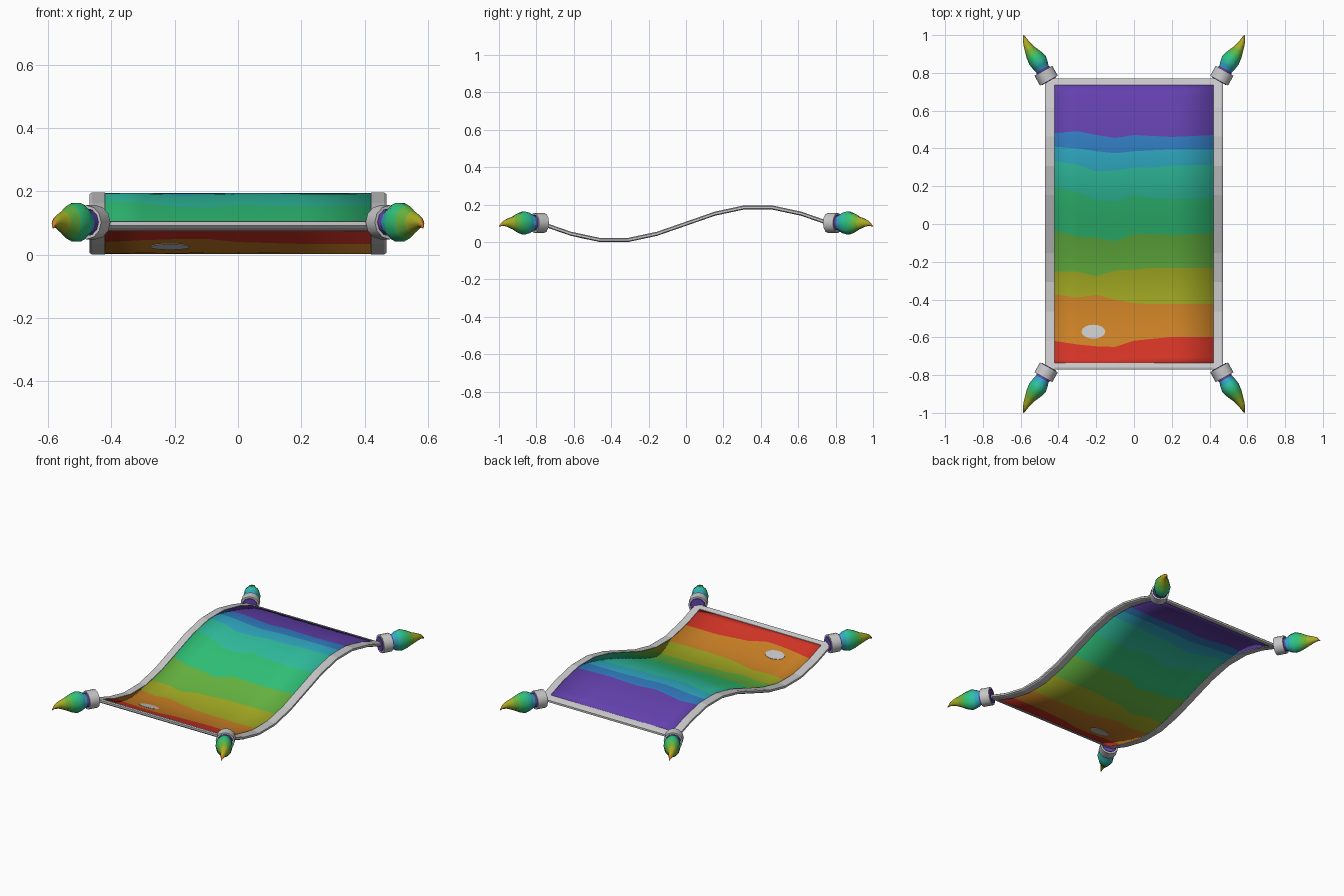
import bpy, math
from mathutils import Vector

if "Cube" in bpy.data.objects:
    bpy.data.objects.remove(bpy.data.objects["Cube"])

def lin(c):
    c /= 255
    return c / 12.92 if c <= 0.04045 else ((c + 0.055) / 1.055) ** 2.4

PALETTE = [("red", 212, 52, 38), ("orange", 205, 130, 38), ("olive", 165, 172, 35),
           ("grass", 102, 182, 65), ("green", 48, 195, 120), ("teal", 48, 192, 160),
           ("sky", 48, 170, 195), ("blue", 50, 125, 195), ("purple", 100, 65, 175),
           ("pale_grey", 200, 200, 202)]
MATS = []
for name, r, g, b in PALETTE:
    m = bpy.data.materials.new(name)
    m.diffuse_color = (lin(r), lin(g), lin(b), 1)
    m.use_nodes = True
    m.node_tree.nodes["Principled BSDF"].inputs["Base Color"].default_value = m.diffuse_color
    MATS.append(m)
GREY = 9

def make(name, verts, faces, ids, smooth=None):
    me = bpy.data.meshes.new(name)
    me.from_pydata(verts, [], faces)
    for m in MATS:
        me.materials.append(m)
    for p, i in zip(me.polygons, ids):
        p.material_index = i
    ob = bpy.data.objects.new(name, me)
    bpy.context.collection.objects.link(ob)
    bpy.ops.object.select_all(action='DESELECT')
    ob.select_set(True)
    bpy.context.view_layer.objects.active = ob
    bpy.ops.object.mode_set(mode='EDIT')
    bpy.ops.mesh.select_all(action='SELECT')
    bpy.ops.mesh.normals_make_consistent(inside=False)
    bpy.ops.object.mode_set(mode='OBJECT')
    if smooth:
        bpy.ops.object.shade_smooth_by_angle(angle=math.radians(smooth))
    return ob

def loft(name, rings, ids, caps=True, smooth=None):
    """Join equal closed rings; ids gives one colour per segment."""
    n = len(rings[0])
    verts = [v for ring in rings for v in ring]
    faces, cols = [], []
    for k in range(len(rings) - 1):
        for j in range(n):
            a, b = k * n + j, k * n + (j + 1) % n
            faces.append((a, b, b + n, a + n))
            cols.append(ids[k])
    if caps:
        faces += [tuple(range(n)), tuple(range(len(verts) - n, len(verts)))]
        cols += [ids[0], ids[-1]]
    return make(name, verts, faces, cols, smooth)

def mirror(ob, x, y):
    mod = ob.modifiers.new("mirror", 'MIRROR')
    mod.use_axis = (x, y, False)
    mod.use_mirror_merge = False

# Wave of the carpet
BASE, AMP, HALF = 0.098, 0.091, 0.77
def wave(y):
    return BASE + AMP * math.sin(math.pi * y / HALF)
KNOTS = [-HALF + 2 * HALF * i / 10 for i in range(11)]
def folded(y):
    i = min(9, max(0, int((y + HALF) / (2 * HALF) * 10)))
    f = (y - KNOTS[i]) / (KNOTS[i + 1] - KNOTS[i])
    return wave(KNOTS[i]) * (1 - f) + wave(KNOTS[i + 1]) * f

# Carpet panel: wavy colour bands between the boundary lines
XS = [-0.43, -0.3, -0.2, -0.1, 0, 0.1, 0.2, 0.43]
LINES = [[-0.745] * 8,
         [-.62, -.64, -.65, -.653, -.62, -.61, -.60, -.60],
         [-.37, -.39, -.375, -.40, -.42, -.425, -.425, -.425],
         [-.25, -.25, -.275, -.245, -.24, -.23, -.23, -.23],
         [-.03, -.065, -.07, -.09, -.05, -.05, -.055, -.045],
         [.20, .17, .13, .12, .155, .14, .135, .14],
         [.335, .315, .28, .285, .30, .30, .31, .315],
         [.41, .40, .385, .375, .385, .39, .395, .395],
         [.48, .49, .47, .455, .47, .465, .46, .47],
         [0.745] * 8]
SUB = 4
rows, row_ids = [], []
for b in range(9):
    for s in range(SUB):
        rows.append([l + (h - l) * s / SUB for l, h in zip(LINES[b], LINES[b + 1])])
        row_ids.append(b)
rows.append(LINES[9])
nx = len(XS)
def sheet(y):
    return BASE + 0.975 * (wave(y) - BASE)
verts = [(x, y, sheet(y)) for row in rows for x, y in zip(XS, row)]
faces = [(r * nx + c, r * nx + c + 1, (r + 1) * nx + c + 1, (r + 1) * nx + c)
         for r in range(len(row_ids)) for c in range(nx - 1)]
panel = make("carpet_panel", verts, faces, [i for i in row_ids for c in range(nx - 1)], 40)
sol = panel.modifiers.new("thickness", 'SOLIDIFY')
sol.thickness, sol.offset = 0.016, 0

# Pale oval spot, visible on both sides
def oval(dz):
    pts = []
    for k in range(16):
        a = math.tau * k / 16
        y = -0.57 + 0.037 * math.sin(a)
        pts.append((-0.215 + 0.063 * math.cos(a), y, sheet(y) + dz))
    return pts
loft("oval_spot", [oval(-0.0102), oval(0.0102)], [GREY])

# Border bars with a slightly chamfered section
def section(lo, hi):
    return [(lo, -.011), (hi - .008, -.011), (hi, -.006), (hi, .006), (hi - .008, .011), (lo, .011)]
side = loft("side_border", [[(x, y, folded(y) + z) for x, z in section(.42, .47)] for y in KNOTS],
            [GREY] * 10)
mirror(side, True, False)
for s, name in ((-1, "front_border"), (1, "back_border")):
    loft(name, [[(x, s * y, folded(s * y) + z) for y, z in section(.735, .769)]
                for x in (-.465, .465)], [GREY])

# Corner tassels
CORNER = Vector((0.465, 0.785, 0.102))
AXIS = Vector((0.487, 0.873, 0))
ACROSS = Vector((0.873, -0.487, 0))
def ring(t, r, tall=1.0, bend=0.0, drop=0.0, n=10):
    c = CORNER + AXIS * t + ACROSS * bend + Vector((0, 0, drop))
    return [c + ACROSS * (r * math.cos(math.tau * k / n)) +
            Vector((0, 0, r * tall * math.sin(math.tau * k / n))) for k in range(n)]

collar = loft("tassel_collar", [ring(t, r, n=12) for t, r in
              ((-.03, .044), (-.03, .054), (.03, .054), (.03, .044), (-.03, .044))],
              [GREY] * 4, caps=False, smooth=40)
mirror(collar, True, True)

SHAPE = [(-.033, .043, 1, 0, 0), (.032, .04, 1, 0, 0), (.04, .037, 1.15, 0, 0),
         (.065, .044, 1.3, 0, 0), (.095, .049, 1.32, 0, 0), (.13, .041, 1.3, .004, 0),
         (.165, .028, 1.25, .008, 0), (.2, .018, 1.2, .008, .001), (.225, .011, 1.1, .005, -.003),
         (.246, .002, 1, 0, -.018)]
tassel = loft("tassel", [ring(*p) for p in SHAPE], [8, 8, 6, 5, 4, 3, 2, 2, 1], smooth=50)
mirror(tassel, True, True)
